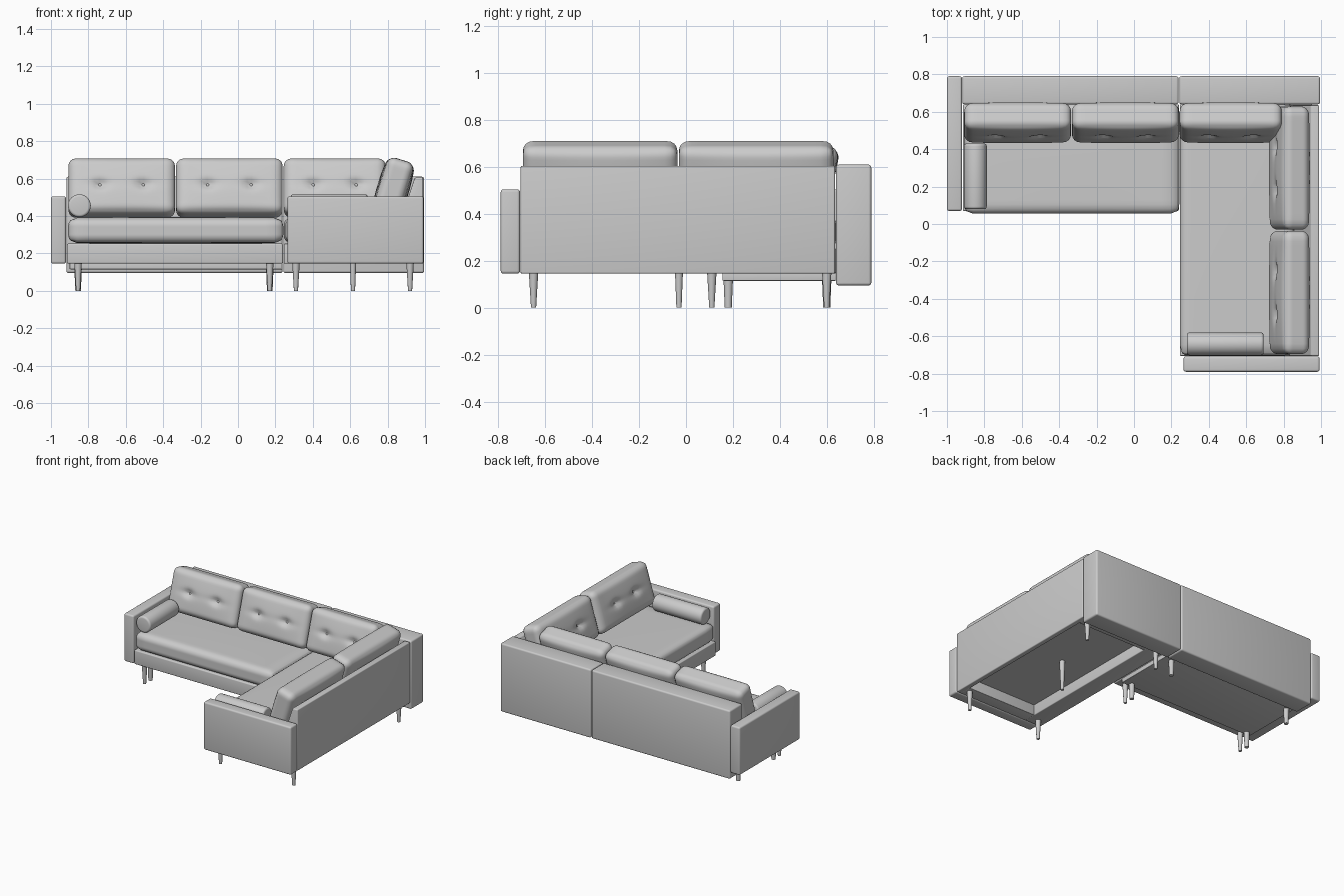
import bpy, bmesh
from math import radians, exp
from mathutils import Vector, Matrix

if "Cube" in bpy.data.objects:
    bpy.data.objects.remove(bpy.data.objects["Cube"])


def finish(bm, name, loc=(0, 0, 0), rot=(0, 0, 0)):
    bmesh.ops.recalc_face_normals(bm, faces=bm.faces)
    mesh = bpy.data.meshes.new(name)
    bm.to_mesh(mesh)
    bm.free()
    ob = bpy.data.objects.new(name, mesh)
    ob.location = loc
    ob.rotation_euler = rot
    bpy.context.collection.objects.link(ob)
    bpy.ops.object.select_all(action='DESELECT')
    ob.select_set(True)
    bpy.context.view_layer.objects.active = ob
    bpy.ops.object.shade_smooth_by_angle(angle=radians(35))
    return ob


def box(name, x, y, z, r=0.012):
    """Box from (min, max) ranges with rounded edges."""
    bm = bmesh.new()
    bmesh.ops.create_cube(bm, size=1)
    for v in bm.verts:
        v.co = Vector([(a + b) / 2 + c * (b - a) for (a, b), c in zip((x, y, z), v.co)])
    if r:
        bmesh.ops.bevel(bm, geom=bm.edges[:], offset=r, segments=4, profile=0.5, affect='EDGES')
    return finish(bm, name)


def cushion(name, loc, size, r, rot=(0, 0, 0), bulge=0.0, axis=1, dents=()):
    """Soft rounded slab, puffed along one axis, with tuft dents on its -y face."""
    bm = bmesh.new()
    bmesh.ops.create_cube(bm, size=2)
    bmesh.ops.subdivide_edges(bm, edges=bm.edges[:], cuts=23, use_grid_fill=True)
    half = Vector(size) / 2
    a, b = [i for i in range(3) if i != axis]
    for v in bm.verts:
        n = v.co.copy()
        p = Vector([n[i] * half[i] for i in range(3)])
        q = Vector([max(-half[i] + r, min(half[i] - r, p[i])) for i in range(3)])
        p = q + (p - q).normalized() * r
        p[axis] += n[axis] * bulge * (1 - n[a] ** 2) * (1 - n[b] ** 2)
        if n.y < -0.9:
            for dx, dz in dents:
                x, z = p.x - dx, p.z - dz
                p.y += 0.022 * exp(-(x * x + z * z) / 0.0007)
                p.y += 0.008 * exp(-(x * x) / 0.006 - z * z / 0.0005)
        v.co = p
    return finish(bm, name, loc, rot)


def tufted_back(name, loc, width, turn=0):
    """Leaning back cushion with two buttons."""
    rot = (radians(-17), 0, radians(turn))
    tufts = [(-0.115, 0), (0.115, 0)]
    ob = cushion(name, loc, (width, 0.145, 0.31), 0.042, rot, 0.014, 1, tufts)
    for i, (dx, dz) in enumerate(tufts):
        bm = bmesh.new()
        bmesh.ops.create_uvsphere(bm, u_segments=12, v_segments=8, radius=0.009)
        bmesh.ops.scale(bm, vec=(1, 0.5, 1), verts=bm.verts)
        bmesh.ops.translate(bm, vec=(dx, -0.057, dz), verts=bm.verts)
        button = finish(bm, f"{name}_button_{i + 1}", loc, rot)
    return ob


def bolster(name, loc, length, rot):
    bm = bmesh.new()
    bmesh.ops.create_cone(bm, cap_ends=True, segments=32, radius1=0.061, radius2=0.061, depth=length)
    rims = [e for e in bm.edges if any(len(f.verts) > 4 for f in e.link_faces)]
    bmesh.ops.bevel(bm, geom=rims, offset=0.014, segments=4, profile=0.5, affect='EDGES')
    return finish(bm, name, loc, rot)


def leg(name, x, y, top, r_foot=0.011):
    bm = bmesh.new()
    bmesh.ops.create_cone(bm, cap_ends=True, segments=16, radius1=r_foot, radius2=0.02, depth=top)
    return finish(bm, name, (x, y, top / 2))


# Left section: arm, back, base and underside board
box("left_arm", (-1.0, -0.92), (0.07, 0.79), (0.145, 0.505))
box("left_back_panel", (-0.918, 0.238), (0.64, 0.79), (0.095, 0.61))
box("left_base", (-0.915, 0.24), (0.07, 0.64), (0.145, 0.252), 0.008)
box("left_underside_board", (-0.9, 0.238), (0.155, 0.64), (0.115, 0.15), 0.004)

# Corner back and right section: arm, frame rails and deck
box("corner_back_panel", (0.242, 0.995), (0.64, 0.79), (0.095, 0.61))
box("right_arm", (0.265, 0.992), (-0.79, -0.708), (0.145, 0.505))
box("right_front_rail", (0.245, 0.38), (-0.705, 0.64), (0.145, 0.252), 0.006)
box("right_arm_rail", (0.37, 0.955), (-0.705, -0.61), (0.146, 0.25), 0.004)
box("right_corner_rail", (0.37, 0.955), (0.55, 0.638), (0.146, 0.25), 0.004)
box("right_deck", (0.36, 0.955), (-0.70, 0.635), (0.225, 0.255), 0)

# Right back panel with sloping inner face, extruded along y
bm = bmesh.new()
profile = [(0.99, 0.145), (0.99, 0.605), (0.945, 0.605), (0.83, 0.26),
           (0.83, 0.235), (0.95, 0.235), (0.95, 0.145)]
face = bm.faces.new([bm.verts.new((x, -0.705, z)) for x, z in profile])
ext = bmesh.ops.extrude_face_region(bm, geom=[face])
bmesh.ops.translate(bm, vec=(0, 1.34, 0), verts=[g for g in ext["geom"] if isinstance(g, bmesh.types.BMVert)])
bmesh.ops.bevel(bm, geom=bm.edges[:], offset=0.007, segments=4, profile=0.5, affect='EDGES')
finish(bm, "right_back_panel")

# Seat cushions
cushion("left_seat_cushion", (-0.333, 0.35, 0.323), (1.15, 0.59, 0.135), 0.045, bulge=0.004, axis=2)
cushion("right_seat_cushion", (0.55, -0.032, 0.323), (0.61, 1.34, 0.135), 0.04, bulge=0.004, axis=2)

# Back cushions
for i, (x, w) in enumerate([(-0.622, 0.57), (-0.046, 0.57), (0.517, 0.545)]):
    tufted_back(f"left_back_cushion_{i + 1}", (x, 0.541, 0.549), w)
for i, y in enumerate([0.299, -0.366]):
    tufted_back(f"right_back_cushion_{i + 1}", (0.831, y, 0.552), 0.658, -90)

# Bolsters
bolster("left_bolster", (-0.848, 0.255, 0.455), 0.35, (radians(90), 0, 0))
bolster("right_bolster", (0.488, -0.641, 0.455), 0.41, (0, radians(90), 0))

# Legs
for side, x in (("outer", -0.855), ("inner", 0.17)):
    leg(f"left_{side}_front_leg", x, 0.11, 0.15)
    leg(f"left_{side}_middle_leg", x, 0.18, 0.12, 0.015)
    leg(f"left_{side}_rear_leg", x, 0.60, 0.12, 0.015)
for side, x in (("inner", 0.31), ("outer", 0.92)):
    leg(f"right_{side}_front_leg", x, -0.65, 0.15)
    leg(f"right_{side}_rear_leg", x, 0.60, 0.15)
leg("right_centre_leg", 0.615, -0.03, 0.23)
